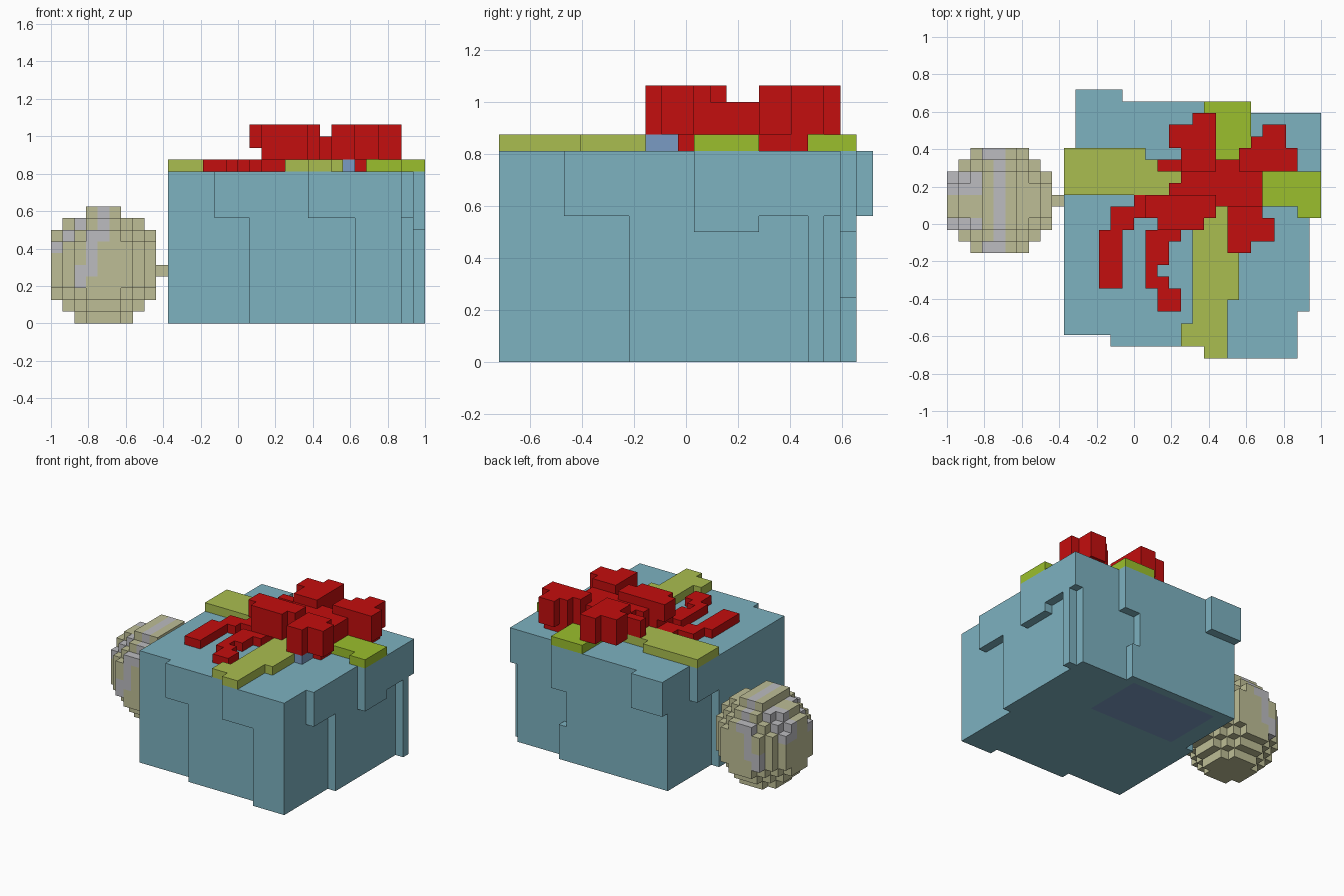
import bpy, bmesh, math

cube = bpy.data.objects.get("Cube")
if cube:
    bpy.data.objects.remove(cube, do_unlink=True)

U = 0.0625                      # one block
OX, OY = -1.0, -0.71875         # corner of the block grid


def material(name, rgb):
    m = bpy.data.materials.new(name)
    m.use_nodes = True
    m.diffuse_color = (*rgb, 1)
    m.node_tree.nodes["Principled BSDF"].inputs["Base Color"].default_value = (*rgb, 1)
    return m


TEAL = material("teal paper", (0.205, 0.445, 0.527))
RED = material("red bow", (0.552, 0.0044, 0.0044))
OLIVE = material("olive ribbon", (0.402, 0.515, 0.08))
GREEN = material("bright green ribbon", (0.328, 0.52, 0.026))
CREAM = material("khaki ball", (0.515, 0.515, 0.305))
GREY = material("light grey swirl", (0.503, 0.503, 0.527))
BLUE = material("dusty blue", (0.195, 0.328, 0.546))

DIRS = [(1, 0, 0), (-1, 0, 0), (0, 1, 0), (0, -1, 0), (0, 0, 1), (0, 0, -1)]


def fill(rects, k0, k1):
    """Blocks inside ground rectangles (i0, j0, i1, j1) from layer k0 to k1."""
    return {(i, j, k) for a, b, c, d in rects
            for i in range(a, c) for j in range(b, d) for k in range(k0, k1)}


def build(name, cells, mats, rule=None):
    """Skin a set of blocks with their outer faces and merge the flat areas."""
    bm = bmesh.new()
    verts = {}
    for cell in sorted(cells):
        for d in DIRS:
            if tuple(c + e for c, e in zip(cell, d)) in cells:
                continue
            axis = [abs(e) for e in d].index(1)
            u, v = (axis + 1) % 3, (axis + 2) % 3
            corners = [(0, 0), (1, 0), (1, 1), (0, 1)]
            if d[axis] < 0:
                corners.reverse()
            loop = []
            for cu, cv in corners:
                p = list(cell)
                p[axis] += d[axis] > 0
                p[u] += cu
                p[v] += cv
                p = tuple(p)
                if p not in verts:
                    verts[p] = bm.verts.new((OX + p[0] * U, OY + p[1] * U, p[2] * U))
                loop.append(verts[p])
            face = bm.faces.new(loop)
            face.material_index = rule(cell, d) if rule else 0
    bmesh.ops.dissolve_limit(bm, angle_limit=math.radians(1), verts=bm.verts[:],
                             edges=bm.edges[:], delimit={'MATERIAL'})
    mesh = bpy.data.meshes.new(name)
    bm.to_mesh(mesh)
    bm.free()
    for m in mats:
        mesh.materials.append(m)
    ob = bpy.data.objects.new(name, mesh)
    bpy.context.collection.objects.link(ob)
    return ob


# Gift box: stepped sides, wider overhang near the top
core = [(11, 2, 30, 21)]
upper = core + [(10, 2, 11, 18), (14, 1, 30, 2), (22, 0, 30, 1), (30, 4, 31, 21),
                (31, 12, 32, 21), (11, 21, 26, 22), (11, 22, 15, 23)]
lower = core + [(10, 2, 11, 14), (17, 1, 30, 2), (26, 0, 30, 1), (30, 8, 31, 21),
                (31, 19, 32, 20), (11, 21, 24, 22)]
box = fill(upper, 9, 13) | fill(lower, 0, 9)
box |= fill([(31, 12, 32, 16)], 8, 9) | fill([(24, 21, 26, 22)], 8, 9)
box |= fill([(24, 21, 25, 22)], 0, 4)


def box_rule(c, d):
    # blue label on the underside
    return int(d[2] < 0 and c[2] == 0 and 13 <= c[0] < 24 and 14 <= c[1] < 21)


build("gift_box", box, [TEAL, BLUE], box_rule)

# Flat ribbons across the lid
build("left_front_ribbon", fill([
    (10, 14, 17, 18), (17, 14, 24, 17),
    (22, 0, 24, 1), (20, 1, 24, 3), (21, 3, 24, 5), (21, 5, 25, 14)], 13, 14), [OLIVE])
build("right_back_ribbon", fill([
    (25, 13, 32, 16), (30, 12, 32, 13), (22, 17, 26, 22)], 13, 14), [GREEN])
build("bow_underside", fill([(25, 9, 26, 12)], 13, 14), [BLUE])

# Bow tails lying on the lid
build("bow_tails", fill([
    (13, 6, 15, 11), (14, 11, 16, 13), (16, 12, 21, 14),
    (18, 10, 20, 12), (17, 8, 19, 11), (17, 6, 18, 8), (18, 6, 19, 7),
    (18, 4, 20, 6), (26, 16, 29, 19), (26, 11, 27, 13)], 13, 14), [RED])

# Bow loops around a lower knot
build("bow_knot", fill([(21, 13, 27, 17), (20, 14, 21, 16), (19, 14, 20, 15)], 14, 16), [RED])
loops = {
    "front_left": [(18, 11, 22, 14), (22, 12, 23, 14)],
    "back_left": [(19, 18, 23, 20), (21, 20, 23, 21), (20, 16, 23, 18)],
    "back_right": [(27, 19, 29, 20), (26, 18, 29, 19), (25, 16, 30, 18)],
    "front_right": [(24, 10, 28, 12), (24, 9, 26, 10), (24, 12, 27, 13)],
}
for side, rects in loops.items():
    cells = fill(rects, 14, 17)
    if side == "front_left":
        cells |= fill([(17, 12, 18, 14)], 15, 17)
    if side == "back_left":
        cells |= fill([(18, 16, 20, 17)], 14, 16)
    build(side + "_bow_loop", cells, [RED])

# Hanging ball made of blocks, with a flat-topped cap
ball = {(i, j, k) for i in range(9) for j in range(9, 18) for k in range(9)
        if ((i - 4) ** 2 + (j - 13) ** 2) / 4.75 ** 2 + ((k - 4.5) / 5.2) ** 2 < 1}
ball |= fill([(3, 11, 6, 16)], 9, 10)


def ball_rule(c, d):
    # slanted swirl with a second short stripe on the left
    i, j, k = c
    swirl = abs(i - (1.1 + 0.33 * k)) < 0.6 and k > 2
    stripe = i < 3 and k > 5 and j in (11, 14, 15)
    return int(swirl or stripe)


build("ball", ball, [CREAM, GREY], ball_rule)
build("ball_peg", fill([(9, 13, 10, 14)], 4, 5), [CREAM])
